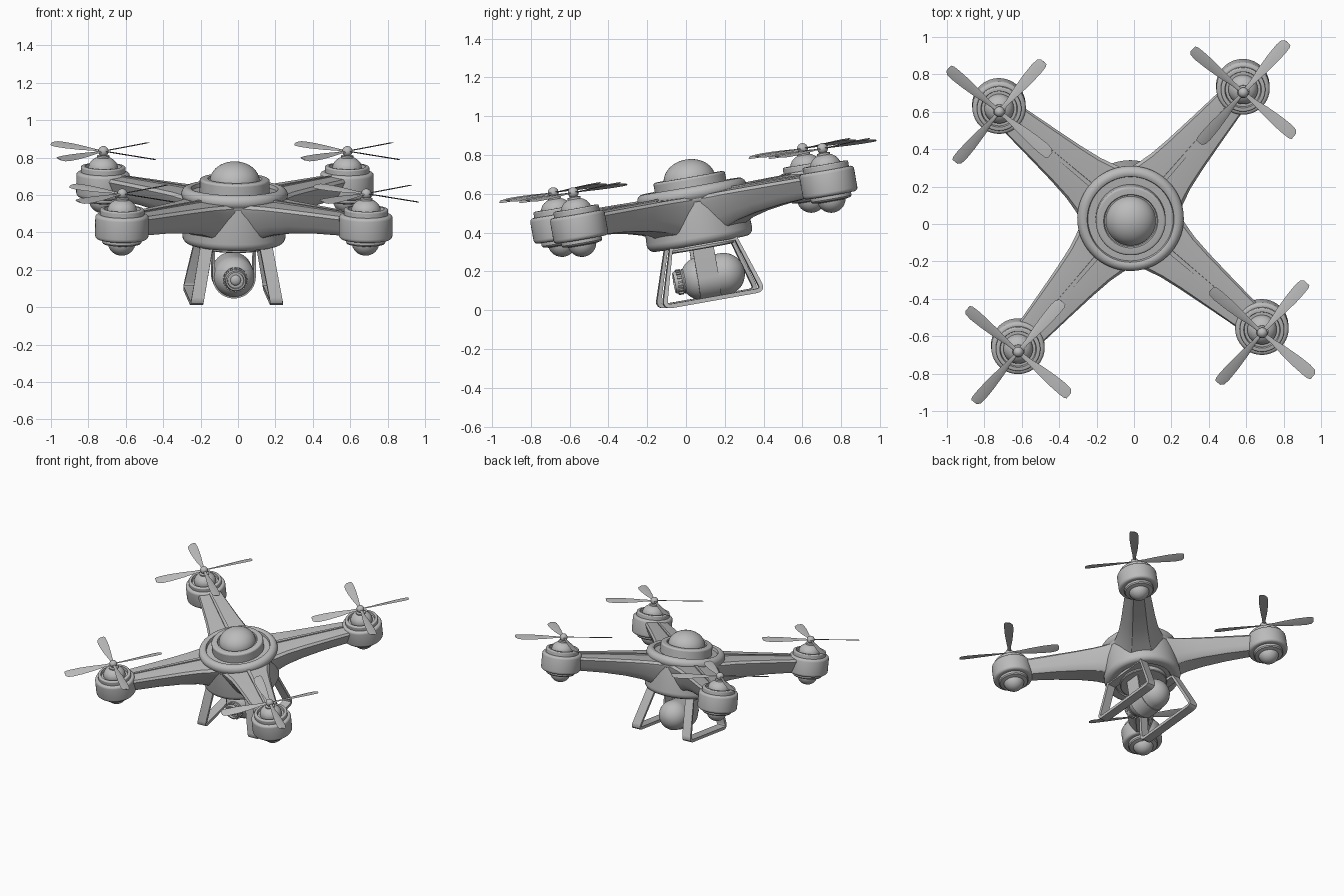
import bpy, bmesh, math
from mathutils import Matrix, Vector

cube = bpy.data.objects.get("Cube")
if cube:
    bpy.data.objects.remove(cube, do_unlink=True)

GREY = bpy.data.materials.new("body_grey")
GREY.use_nodes = True
GREY.diffuse_color = (0.5, 0.5, 0.5, 1)
GREY.node_tree.nodes["Principled BSDF"].inputs["Base Color"].default_value = (0.5, 0.5, 0.5, 1)

# The whole craft hovers nose down and slightly turned
POSE = (Matrix.Translation((-0.02, 0.048, 0.5))
        @ Matrix.Rotation(math.radians(4.5), 4, 'Z')
        @ Matrix.Rotation(math.radians(10), 4, 'X'))


def finish(name, bm, matrix=Matrix(), angle=35):
    bmesh.ops.recalc_face_normals(bm, faces=bm.faces)
    mesh = bpy.data.meshes.new(name)
    bm.to_mesh(mesh)
    bm.free()
    mesh.materials.append(GREY)
    obj = bpy.data.objects.new(name, mesh)
    bpy.context.collection.objects.link(obj)
    obj.matrix_world = POSE @ matrix
    bpy.ops.object.select_all(action='DESELECT')
    obj.select_set(True)
    bpy.context.view_layer.objects.active = obj
    bpy.ops.object.shade_smooth_by_angle(angle=math.radians(angle))
    return obj


def loft(bm, rings, closed=False):
    """Skin equal-length rings of points; cap the ends unless closed."""
    loops = [[bm.verts.new(p) for p in ring] for ring in rings]
    pairs = list(zip(loops, loops[1:]))
    if closed:
        pairs.append((loops[-1], loops[0]))
    for a, b in pairs:
        for i in range(len(a)):
            j = (i + 1) % len(a)
            bm.faces.new((a[i], a[j], b[j], b[i]))
    if not closed:
        bm.faces.new(loops[0])
        bm.faces.new(loops[-1])


def lathe(name, profile, matrix=Matrix(), sides=48):
    """Revolve (radius, height) points around z."""
    bm = bmesh.new()
    loft(bm, [[(max(r, 0.001) * math.cos(math.tau * i / sides),
                max(r, 0.001) * math.sin(math.tau * i / sides), z)
               for i in range(sides)] for r, z in profile])
    return finish(name, bm, matrix)


def arc(r, z, rx, rz, start, end, steps=6):
    """Points on an elliptical arc, angles in degrees."""
    angles = [math.radians(start + (end - start) * i / steps) for i in range(steps + 1)]
    return [(r + rx * math.cos(a), z + rz * math.sin(a)) for a in angles]


def strip(name, path, x_at, width, thick, closed):
    """Flat band following a (y, z) path, wide along x."""
    bm = bmesh.new()
    rings, n = [], len(path)
    for i, p in enumerate(path):
        before = path[i - 1] if closed or i else p
        after = path[(i + 1) % n] if closed or i < n - 1 else p
        t = (Vector(after) - Vector(before)).normalized() * thick / 2
        x, side = x_at(p[1]), Vector((-t.y, t.x))
        a, b = Vector(p) + side, Vector(p) - side
        rings.append([(x - width / 2, *a), (x + width / 2, *a),
                      (x + width / 2, *b), (x - width / 2, *b)])
    loft(bm, rings, closed)
    return finish(name, bm)


# Central hull: rolled lip, side wall, rounded bottom and mounting disc
lathe("hull", [(0, -0.185), (0.165, -0.185), (0.17, -0.18), (0.17, -0.15), (0.2, -0.15), (0.205, -0.16)]
      + arc(0.24, -0.12, 0.036, 0.04, -90, 0)
      + [(0.266, 0.06), (0.272, 0.068)]
      + arc(0.25, 0.105, 0.035, 0.037, -50, 120, 10)
      + [(0.228, 0.118), (0.19, 0.118), (0, 0.118)], sides=64)

# Collar and dome on top
lathe("top_collar", [(0, 0.1), (0.187, 0.1), (0.187, 0.178)]
      + arc(0.175, 0.178, 0.012, 0.012, 0, 90, 4) + [(0.145, 0.19), (0.14, 0.18), (0, 0.18)], sides=64)
lathe("top_dome", [(0, 0.16), (0.134, 0.16)] + arc(0, 0.175, 0.134, 0.106, 0, 90, 12), sides=48)


def arm_rings():
    # distance, half width, top, bottom
    stations = [(0.18, 0.185, 0.098, -0.115), (0.25, 0.163, 0.098, -0.095),
                (0.33, 0.142, 0.1, -0.068), (0.45, 0.124, 0.101, -0.045),
                (0.62, 0.105, 0.102, -0.026), (0.86, 0.08, 0.103, -0.012)]
    for d, w, top, low in stations:
        h = top - low
        half = [(0.0, top), (0.9, top - 0.008), (1.0, top - 0.025), (0.97, top - 0.25 * h),
                (0.72, low + 0.3 * h), (0.55, low + 0.06 * h), (0.45, low)]
        pts = half + [(-y, z) for y, z in reversed(half[1:])]
        yield [(d, y * w, z) for y, z in pts]


# Motor pods, arms and propellers, repeated on the diagonals
REACH, HUB = 0.925, 0.223
pod_profile = ([(0, -0.29), (0.1, -0.29 + 0.02), (0.106, -0.262), (0.106, -0.245)]
               + arc(0.125, -0.225, 0.018, 0.02, -90, 0, 4)
               + arc(0.125, -0.13, 0.018, 0.018, 0, 90, 4)
               + [(0.119, -0.112), (0.119, -0.088)]
               + arc(0.112, -0.088, 0.007, 0.007, 0, 90, 3)
               + [(0.098, -0.081), (0.094, -0.1), (0, -0.1)])
for side_y, end in ((-1, "front"), (1, "back")):
    for side_x, hand in ((1, "left"), (-1, "right")):
        tag = end + "_" + hand
        turn = Matrix.Rotation(math.atan2(side_y, side_x), 4, 'Z')
        hub = turn @ Matrix.Translation((REACH, 0, HUB))

        bm = bmesh.new()
        loft(bm, list(arm_rings()))
        finish("arm_" + tag, bm, turn, 30)
        bm = bmesh.new()
        loft(bm, [[(d, -w, 0.09), (d, w, 0.09), (d, w, 0.108), (d, -w, 0.108)]
                  for d, w in ((0.27, 0.012), (0.82, 0.007))])
        finish("arm_rib_" + tag, bm, turn)

        lathe("motor_pod_" + tag, pod_profile, hub)
        lathe("pod_lower_dome_" + tag,
              arc(0, -0.263, 0.074, 0.072, -90, 0, 8) + [(0.074, -0.24), (0, -0.24)], hub, 32)
        lathe("pod_upper_dome_" + tag,
              [(0, -0.11), (0.079, -0.11)] + arc(0, -0.09, 0.079, 0.062, 0, 90, 8), hub, 32)
        lathe("propeller_hub_" + tag,
              [(0, -0.04), (0.034, -0.04), (0.034, -0.024), (0.018, -0.02)]
              + arc(0, 0, 0.028, 0.028, -50, 90, 8), hub, 24)

        for k in range(4):
            bm = bmesh.new()
            rings = []
            for d, lead, trail, pitch in ((0.015, 0.011, 0.011, 14), (0.07, 0.013, 0.013, 15),
                                          (0.15, 0.025, 0.023, 17), (0.24, 0.033, 0.031, 17),
                                          (0.31, 0.035, 0.033, 16), (0.345, 0.03, 0.031, 15),
                                          (0.36, 0.015, 0.024, 15)):
                c, s = math.cos(math.radians(pitch)), -math.sin(math.radians(pitch))
                rings.append([(d, y * c - z * s, y * s + z * c) for y, z in
                              ((lead, 0), (0.004, 0.004), (-trail, 0), (0.004, -0.002))])
            loft(bm, rings)
            spin = Matrix.Translation(hub.translation) @ Matrix.Rotation(math.radians(45 + 90 * k), 4, 'Z')
            finish("propeller_blade_%s_%d" % (tag, k + 1), bm, spin)

# Landing legs: rounded trapezoid loops that splay outward
corners = [Vector(p) for p in ((-0.17, -0.16), (-0.258, -0.446), (0.258, -0.446), (0.17, -0.16))]
loop_path = [corners[0]]
for i in (1, 2):
    c = corners[i]
    a = c + (corners[i - 1] - c).normalized() * 0.035
    b = c + (corners[i + 1] - c).normalized() * 0.035
    loop_path += [a * (1 - t) ** 2 + c * 2 * t * (1 - t) + b * t ** 2 for t in (0, 0.25, 0.5, 0.75, 1)]
loop_path.append(corners[3])
for sx, hand in ((1, "left"), (-1, "right")):
    strip("landing_leg_" + hand, loop_path,
          lambda z: sx * (0.16 + (-0.16 - z) * 0.19), 0.068, 0.022, True)

# Camera capsule lying along y, with a stepped lens at the front
CAM = Matrix.Translation((0, 0.027, -0.335)) @ Matrix.Rotation(math.radians(90), 4, 'X')
lathe("camera_body", arc(0, -0.062, 0.11, 0.11, -90, 0, 10) + arc(0, 0.062, 0.11, 0.1, 0, 90, 10), CAM)
lathe("camera_lens", [(0, 0.12), (0.064, 0.12), (0.064, 0.15), (0.058, 0.157), (0.058, 0.185),
                      (0.053, 0.197), (0.044, 0.197), (0.042, 0.18), (0.03, 0.18)]
      + arc(0, 0.18, 0.028, 0.014, 0, 90, 5), CAM, 32)
for k in range(16):
    bm = bmesh.new()
    bmesh.ops.create_cube(bm, size=1, matrix=Matrix.Rotation(math.tau * k / 16, 4, 'Z')
                          @ Matrix.Translation((0.06, 0, 0.17)) @ Matrix.Diagonal((0.012, 0.011, 0.024, 1)))
    finish("lens_grip_%d" % (k + 1), bm, CAM)

# Bracket that cradles the camera from the hull
cradle = [(-0.11, -0.17)] + arc(0, -0.335, 0.11, 0.11, 180, 360, 20) + [(0.11, -0.17)]
bracket = strip("camera_bracket", cradle, lambda z: 0, 0.11, 0.012, False)
bracket.matrix_world = POSE @ Matrix.Rotation(math.radians(90), 4, 'Z')
